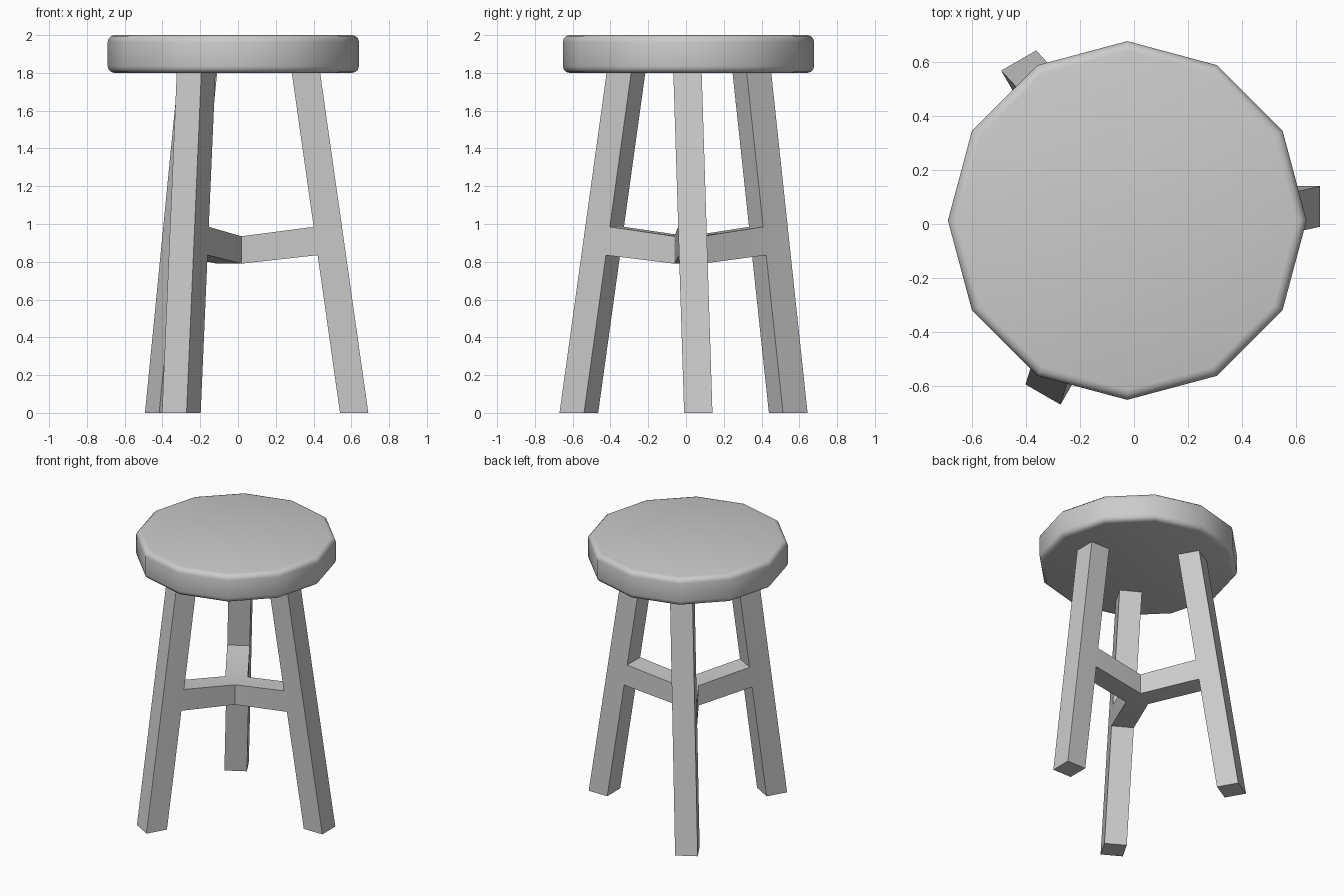
import bpy, bmesh
from math import radians
from mathutils import Vector, Matrix

if "Cube" in bpy.data.objects:
    bpy.data.objects.remove(bpy.data.objects["Cube"])

CENTRE = Vector((-0.025, 0.013, 0))
H = 0.075            # half thickness of the legs and rails


def finish(bm, name, angle):
    bmesh.ops.remove_doubles(bm, verts=bm.verts, dist=0.001)
    bmesh.ops.recalc_face_normals(bm, faces=bm.faces)
    mesh = bpy.data.meshes.new(name)
    bm.to_mesh(mesh)
    bm.free()
    ob = bpy.data.objects.new(name, mesh)
    ob.location = CENTRE
    bpy.context.collection.objects.link(ob)
    bpy.context.view_layer.objects.active = ob
    ob.select_set(True)
    bpy.ops.object.shade_smooth_by_angle(angle=radians(angle))
    ob.select_set(False)
    return ob


# Seat: twelve-sided slab with rounded rims
bm = bmesh.new()
bmesh.ops.create_cone(bm, cap_ends=True, segments=12, radius1=0.665, radius2=0.665,
                      depth=0.2, matrix=Matrix.Translation((0, 0, 1.9)))
rims = [e for e in bm.edges if abs(e.verts[0].co.z - e.verts[1].co.z) < 0.01]
bmesh.ops.bevel(bm, geom=rims, offset=0.035, segments=3, profile=0.5, affect='EDGES')
finish(bm, "seat", 40)


# Leg frame: three splayed legs joined by a Y-shaped stretcher
def leg_ring(z):
    t = z / 1.8
    x, y = 0.64 - 0.255 * t, 0.052 - 0.057 * t
    return [Vector((x + sx * H, y + sy * H, z))
            for sx, sy in ((-1, -1), (1, -1), (1, 1), (-1, 1))]


bm = bmesh.new()
hub_x = H / 3 ** 0.5 / 2 * 1.0
for k in range(3):
    turn = Matrix.Rotation(radians(120 * k), 3, 'Z')

    def face(points):
        bm.faces.new([bm.verts.new(turn @ p) for p in points])

    rings = [leg_ring(z) for z in (0, 0.835, 0.985, 1.82)]
    face(rings[0])
    face(rings[3])
    for level in range(3):
        a, b = rings[level], rings[level + 1]
        for i in range(4):
            if level == 1 and i == 3:
                continue                      # opening where the rail grows out
            j = (i + 1) % 4
            face([a[i], a[j], b[j], b[i]])
    # Rail from the inner leg face down to the central hub
    leg_end = [rings[1][0], rings[1][3], rings[2][3], rings[2][0]]
    hub_x = H / 3 ** 0.5
    hub_end = [Vector((hub_x, y, z)) for y, z in
               ((-H, 0.79), (H, 0.79), (H, 0.935), (-H, 0.935))]
    for i in range(4):
        j = (i + 1) % 4
        face([leg_end[i], leg_end[j], hub_end[j], hub_end[i]])
    # One third of the hub's top and bottom
    for z in (0.79, 0.935):
        face([Vector((0, 0, z)), Vector((hub_x, -H, z)), Vector((hub_x, H, z))])
finish(bm, "leg_frame", 30)
